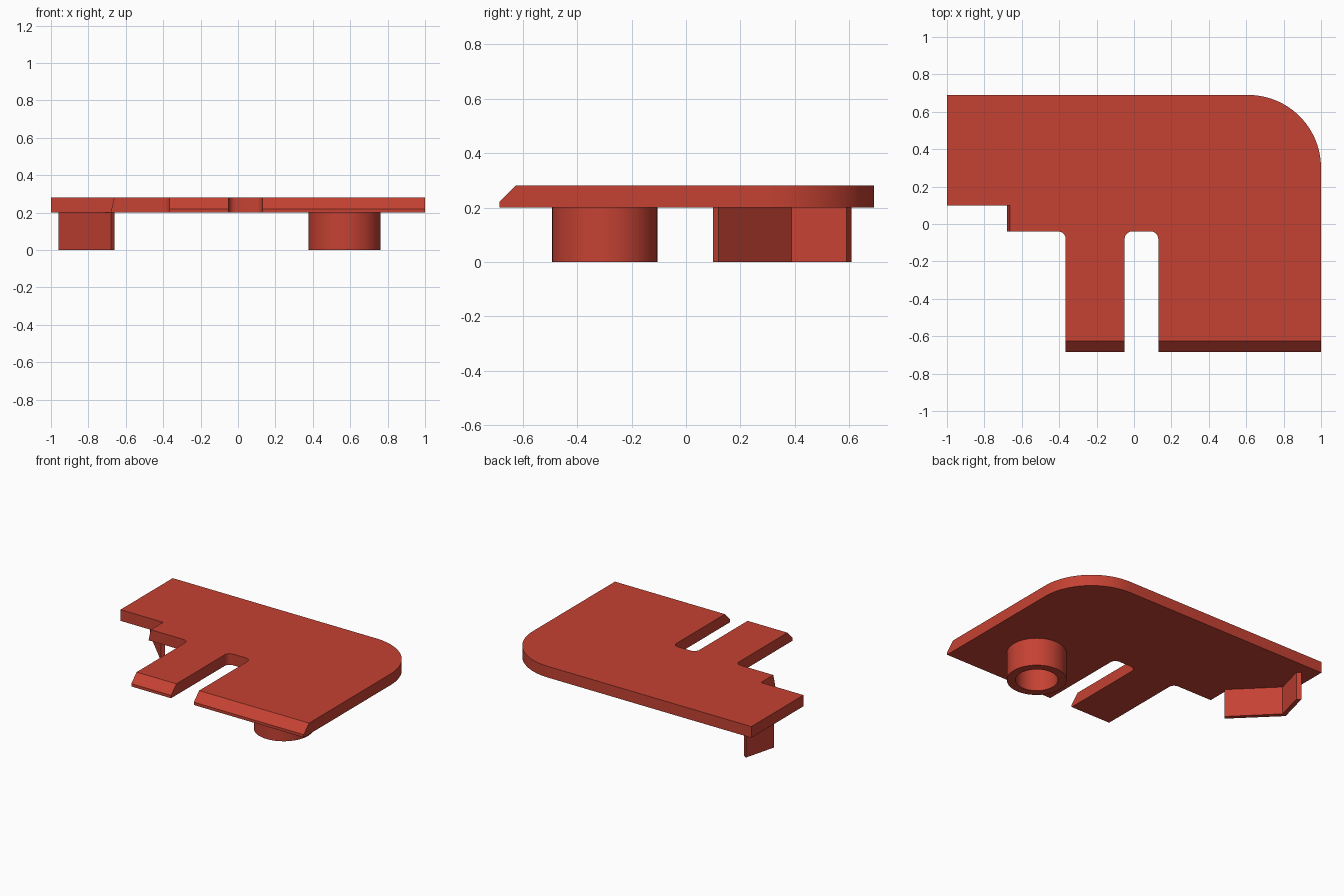
import bpy, bmesh, math

if "Cube" in bpy.data.objects:
    bpy.data.objects.remove(bpy.data.objects["Cube"])

red = bpy.data.materials.new("red plastic")
red.diffuse_color = (0.56, 0.054, 0.033, 1)
red.use_nodes = True
red.node_tree.nodes["Principled BSDF"].inputs["Base Color"].default_value = red.diffuse_color


def arc(cx, cy, r, a0, a1, n):
    """Points on an arc, angles in degrees."""
    angles = [math.radians(a0 + (a1 - a0) * i / n) for i in range(n + 1)]
    return [(cx + r * math.cos(a), cy + r * math.sin(a)) for a in angles]


def loft(name, rings, closed=False):
    """Skin stacked rings; cap the ends, or join last ring to first."""
    bm = bmesh.new()
    loops = [[bm.verts.new(p) for p in ring] for ring in rings]
    n = len(loops[0])
    pairs = list(zip(loops, loops[1:]))
    if closed:
        pairs.append((loops[-1], loops[0]))
    else:
        bm.faces.new(loops[0][::-1])
        bm.faces.new(loops[-1])
    for lo, hi in pairs:
        for i in range(n):
            j = (i + 1) % n
            bm.faces.new((lo[i], lo[j], hi[j], hi[i]))
    bmesh.ops.recalc_face_normals(bm, faces=bm.faces[:])
    mesh = bpy.data.meshes.new(name)
    bm.to_mesh(mesh)
    bm.free()
    mesh.materials.append(red)
    obj = bpy.data.objects.new(name, mesh)
    bpy.context.collection.objects.link(obj)
    bpy.ops.object.select_all(action='DESELECT')
    obj.select_set(True)
    bpy.context.view_layer.objects.active = obj
    bpy.ops.object.shade_smooth_by_angle(angle=math.radians(30))
    return obj


# Plate: notched outline, rounded corner, slanted notch wall, chamfered front
def plate_ring(z, notch_x, front_y):
    outline = [(-1, 0.69), (-1, 0.10), (notch_x, 0.10), (notch_x, -0.04)]
    outline += arc(-0.405, -0.08, 0.04, 90, 0, 6)
    outline += [(-0.365, front_y), (-0.05, front_y)]
    outline += arc(-0.01, -0.08, 0.04, 180, 90, 6)
    outline += arc(0.09, -0.08, 0.04, 90, 0, 6)
    outline += [(0.13, front_y), (1, front_y)]
    outline += arc(0.61, 0.30, 0.39, 0, 90, 24)
    return [(x, y, z) for x, y in outline]


loft("plate", [plate_ring(0.20, -0.68, -0.685),
               plate_ring(0.22, -0.676, -0.685),
               plate_ring(0.28, -0.663, -0.625)])


# Hollow round post under the plate
def circle(r, z):
    return [(x, y, z) for x, y in arc(0.57, -0.298, r, 0, 360, 64)[:-1]]


loft("round_post", [circle(0.193, 0.20), circle(0.193, 0),
                    circle(0.137, 0), circle(0.137, 0.20)], closed=True)

# Thin bent tab under the plate
bend = [(-0.68, 0.10), (-0.66, 0.12), (-0.927, 0.388),
        (-0.873, 0.59), (-0.90, 0.607), (-0.96, 0.378)]
loft("bent_tab", [[(x, y, z) for x, y in bend] for z in (0, 0.20)])
